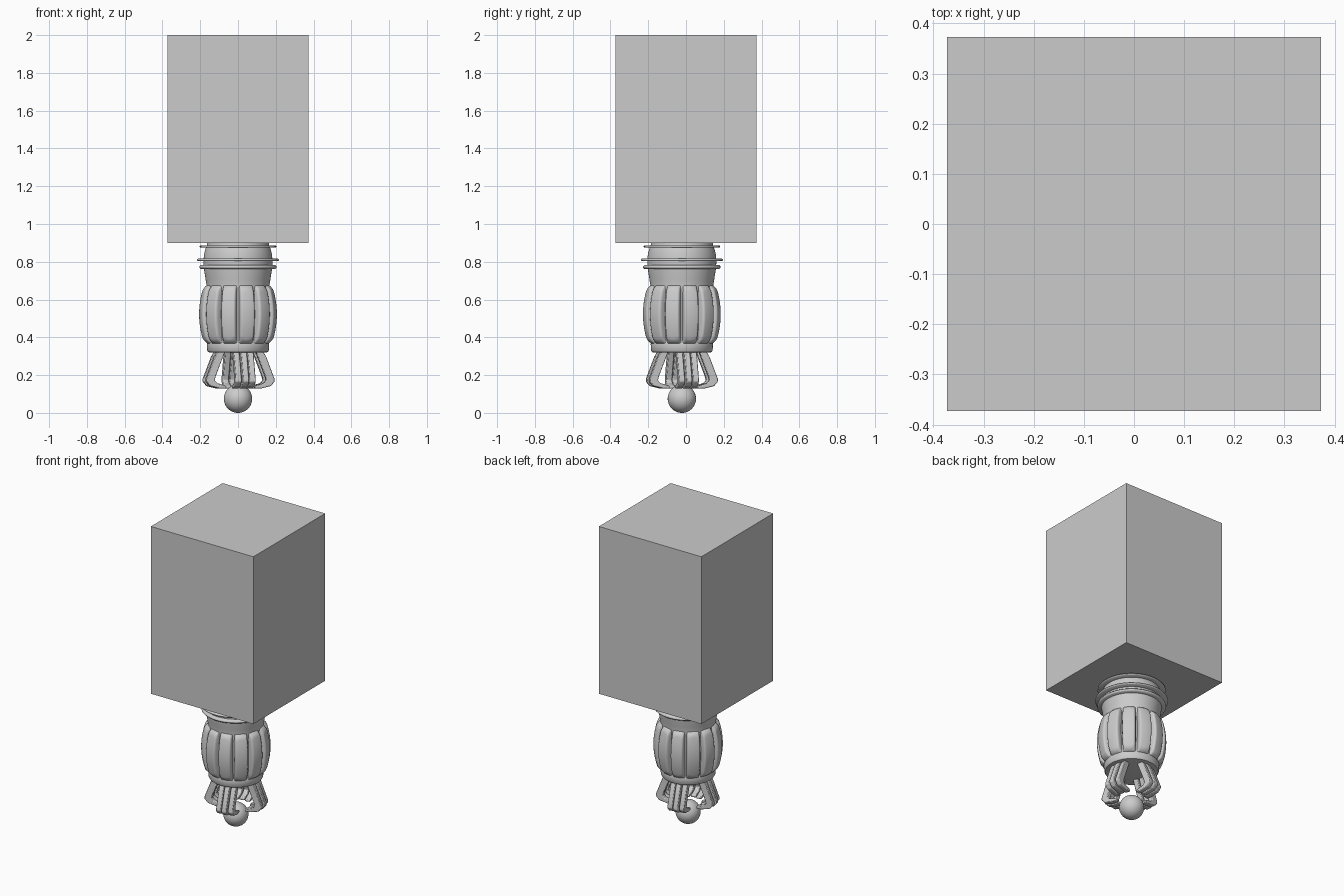
import bpy, bmesh, math
from mathutils import Matrix, Vector

if "Cube" in bpy.data.objects:
    bpy.data.objects.remove(bpy.data.objects["Cube"])

CY = -0.022  # axis of the turned parts


def finish(bm, name, angle=None):
    bmesh.ops.recalc_face_normals(bm, faces=bm.faces)
    me = bpy.data.meshes.new(name)
    bm.to_mesh(me)
    bm.free()
    ob = bpy.data.objects.new(name, me)
    bpy.context.collection.objects.link(ob)
    if angle:
        bpy.ops.object.select_all(action='DESELECT')
        ob.select_set(True)
        bpy.context.view_layer.objects.active = ob
        bpy.ops.object.shade_smooth_by_angle(angle=math.radians(angle))
    return ob


def lathe(name, profile, radius=lambda r, z, a: r, n=64, angle=40):
    """Turn (r, z) points round the axis; radius() may add lobes."""
    bm = bmesh.new()
    rows = []
    for r, z in profile:
        row = []
        for i in range(n):
            a = 2 * math.pi * i / n
            q = radius(r, z, a)
            row.append(bm.verts.new((q * math.sin(a), CY - q * math.cos(a), z)))
        rows.append(row)
    for lo, hi in zip(rows, rows[1:]):
        for i in range(n):
            j = (i + 1) % n
            bm.faces.new((lo[i], lo[j], hi[j], hi[i]))
    bm.faces.new(rows[0])
    bm.faces.new(rows[-1])
    return finish(bm, name, angle)


# square block on top
bm = bmesh.new()
bmesh.ops.create_cube(bm, size=1, matrix=Matrix.Translation((0, 0, 1.45)) @ Matrix.Diagonal((0.746, 0.746, 1.1, 1)))
finish(bm, "block")

# neck, waist and lower collar
lathe("neck", [(0.166, 0.64), (0.166, 0.67), (0.172, 0.71), (0.18, 0.76), (0.183, 0.8),
               (0.18, 0.84), (0.172, 0.87), (0.164, 0.89), (0.164, 0.905)])
lathe("collar", [(0.15, 0.32), (0.158, 0.322), (0.163, 0.33), (0.165, 0.365),
                 (0.16, 0.38), (0.15, 0.39)])

# thin rings round the neck
for name, r, z, h in (("upper_ring", 0.203, 0.881, 0.006),
                      ("middle_ring", 0.217, 0.81, 0.007),
                      ("lower_ring", 0.205, 0.772, 0.01)):
    lathe(name, [(0.15, z - h), (r - h * 0.7, z - h), (r, z - h * 0.3), (r, z + h * 0.3),
                 (r - h * 0.7, z + h), (0.15, z + h)], angle=60)


# bulging body with twelve raised rounded lobes
def lobed(r, z, a):
    half = math.pi / 12
    d = abs((a % (2 * half)) - half) / half
    s = min(1, max(0, (0.86 - d) / 0.26))
    end = min(1, max(0, min(z - 0.37, 0.675 - z) / (0.02 + 0.04 * d * d)))
    s = math.sqrt(s * (2 - s)) * math.sqrt(end * (2 - end))
    bulge = 0.166 + 0.041 * math.sin(math.pi * min(1, max(0, (z - 0.34) / 0.365))) ** 0.75
    return r + (bulge - r) * s


rows = [(0.160 + 0.01 * math.sin(math.pi * i / 30), 0.365 + 0.315 * i / 30) for i in range(31)]
lathe("lobed_body", rows, lobed, n=240, angle=50)

# four hooked claws, three slats each
hook = [(0.128, 0.33), (0.148, 0.295), (0.192, 0.18), (0.192, 0.165), (0.172, 0.142), (0.115, 0.128),
        (0.085, 0.13), (0.085, 0.143), (0.135, 0.158), (0.148, 0.172), (0.142, 0.195), (0.09, 0.33)]
for k in range(4):
    for s in (-1, 0, 1):
        bm = bmesh.new()
        w = 0.016
        vs = [bm.verts.new((r - 0.008 * abs(s), s * 0.038 - w, z)) for r, z in hook]
        f = bm.faces.new(vs)
        out = bmesh.ops.extrude_face_region(bm, geom=[f])
        bmesh.ops.translate(bm, vec=Vector((0, 2 * w, 0)),
                            verts=[v for v in out["geom"] if isinstance(v, bmesh.types.BMVert)])
        rot = Matrix.Translation((0.003, CY, 0)) @ Matrix.Rotation(math.radians(90 * k + 12), 4, 'Z')
        bm.transform(rot)
        ob = finish(bm, f"claw_{k + 1}_slat_{s + 2}", 40)
        mod = ob.modifiers.new("soft_edges", 'BEVEL')
        mod.width = 0.004
        mod.segments = 2

# ball at the tip
bm = bmesh.new()
bmesh.ops.create_uvsphere(bm, u_segments=48, v_segments=24, radius=0.075,
                          matrix=Matrix.Translation((0, CY, 0.075)))
finish(bm, "tip_ball", 40)
